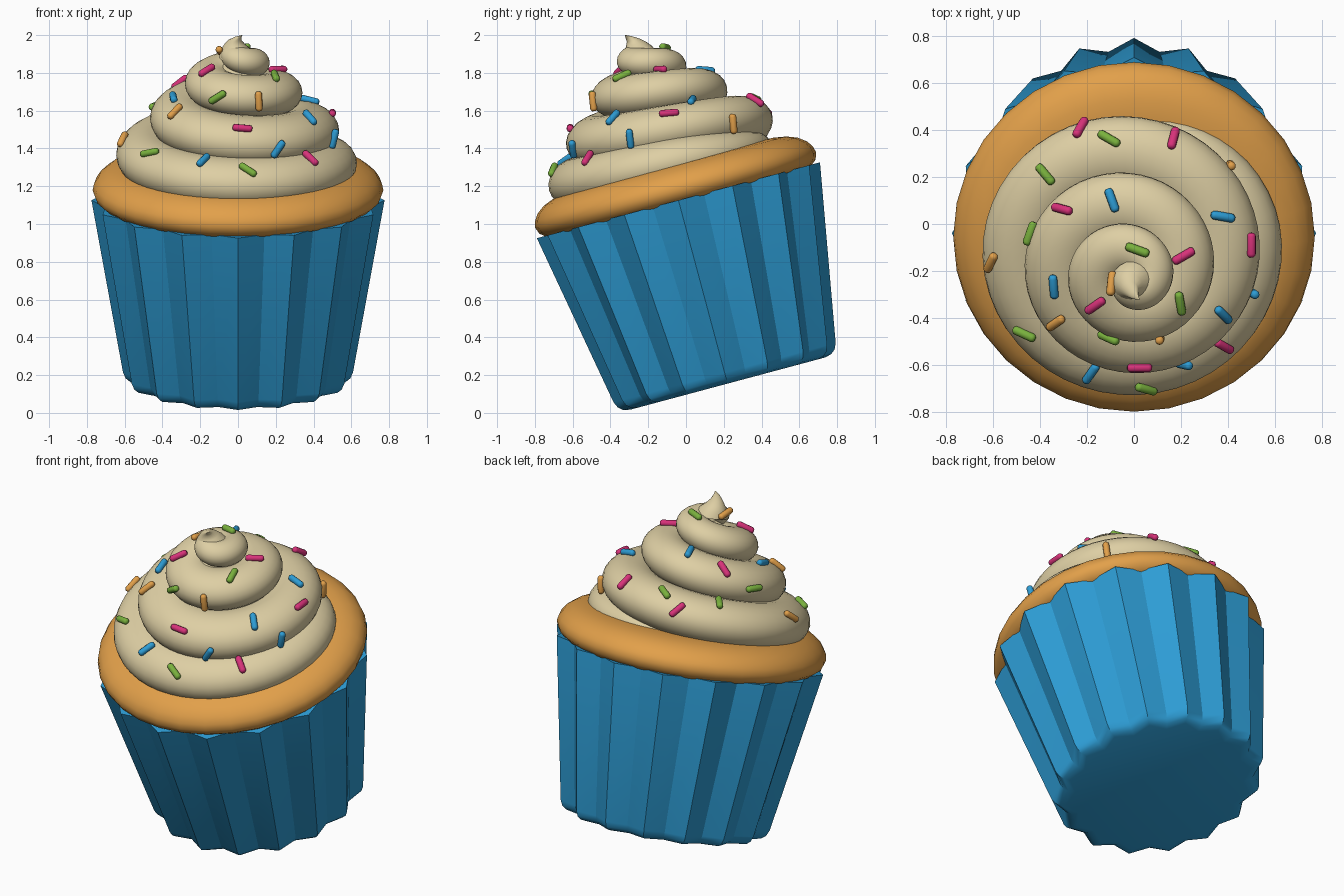
import bpy, bmesh, math
from mathutils import Matrix, Vector
from mathutils.bvhtree import BVHTree

if "Cube" in bpy.data.objects:
    bpy.data.objects.remove(bpy.data.objects["Cube"])

# The whole cake leans towards the front
TILT = Matrix.Translation((0, 0.22, 0.155)) @ Matrix.Rotation(math.radians(15), 4, 'X')


def material(name, rgb):
    m = bpy.data.materials.new(name)
    lin = [((c / 255 + 0.055) / 1.055) ** 2.4 for c in rgb]
    m.diffuse_color = (*lin, 1)
    m.use_nodes = True
    m.node_tree.nodes["Principled BSDF"].inputs["Base Color"].default_value = m.diffuse_color
    return m


BLUE = material("blue", (45, 156, 212))
CAKE = material("golden_orange", (226, 160, 74))
CREAM = material("cream", (222, 207, 164))
PINK = material("pink", (216, 50, 122))
GREEN = material("green", (122, 178, 62))


def finish(name, bm, mat, matrix=TILT, angle=30):
    bmesh.ops.transform(bm, matrix=matrix, verts=bm.verts)
    bmesh.ops.recalc_face_normals(bm, faces=bm.faces)
    me = bpy.data.meshes.new(name)
    bm.to_mesh(me)
    ob = bpy.data.objects.new(name, me)
    bpy.context.collection.objects.link(ob)
    me.materials.append(mat)
    bpy.ops.object.select_all(action='DESELECT')
    ob.select_set(True)
    bpy.context.view_layer.objects.active = ob
    bpy.ops.object.shade_smooth_by_angle(angle=math.radians(angle))
    return ob


def loft(bm, rings):
    """Skin a list of closed rings and cap both ends."""
    vs = [[bm.verts.new(p) for p in ring] for ring in rings]
    k = len(vs[0])
    for a, b in zip(vs, vs[1:]):
        for i in range(k):
            j = (i + 1) % k
            bm.faces.new((a[i], a[j], b[j], b[i]))
    bm.faces.new(vs[0][::-1])
    bm.faces.new(vs[-1])


def circle(r, z, n, x=0, y=0):
    return [(x + r * math.cos(2 * math.pi * i / n),
             y + r * math.sin(2 * math.pi * i / n), z) for i in range(n)]


# Pleated wrapper: 16 pleats, rounded bottom edge
def pleats(inset, z):
    ring = []
    for i in range(32):
        depth = 0 if i % 2 == 0 else 0.05 + 0.01 * z
        r = 0.598 + 0.177 * z - inset - depth
        a = math.pi * i / 16
        ring.append((r * math.cos(a), r * math.sin(a), z))
    return ring


bm = bmesh.new()
loft(bm, [pleats(i, z) for i, z in
          ((0.065, 0), (0.03, 0.008), (0.009, 0.028), (0, 0.06), (0, 1.005))])
finish("wrapper", bm, BLUE, angle=29)

# Cake top bulging over the wrapper
bm = bmesh.new()
profile = [(0.68, 0.985), (0.725, 0.998), (0.757, 1.025), (0.77, 1.06), (0.762, 1.095),
           (0.738, 1.13), (0.695, 1.162), (0.64, 1.183), (0.57, 1.195), (0.4, 1.2)]
loft(bm, [circle(r, z, 32) for r, z in profile])
finish("cake_top", bm, CAKE, angle=40)

# Frosting swirl stations: turn, outer radius, centre height, half thickness
SWIRL = [(-0.35, 0.50, 1.16, 0.04), (-0.15, 0.59, 1.18, 0.10), (0, 0.63, 1.21, 0.13),
         (0.5, 0.645, 1.26, 0.135), (1, 0.535, 1.38, 0.135), (1.5, 0.465, 1.465, 0.13),
         (2, 0.34, 1.59, 0.115), (2.5, 0.28, 1.655, 0.105), (3, 0.165, 1.755, 0.085),
         (3.5, 0.09, 1.81, 0.06), (3.75, 0.05, 1.83, 0.03)]


def slope(i, c):
    a, b = SWIRL[max(i - 1, 0)], SWIRL[min(i + 1, len(SWIRL) - 1)]
    return (b[c] - a[c]) / (b[0] - a[0])


def station(t):
    i = max(k for k in range(len(SWIRL) - 1) if SWIRL[k][0] <= t)
    p, q = SWIRL[i], SWIRL[i + 1]
    w = q[0] - p[0]
    u = (t - p[0]) / w
    return [(2 * u**3 - 3 * u**2 + 1) * p[c] + (u**3 - 2 * u**2 + u) * w * slope(i, c)
            + (3 * u**2 - 2 * u**3) * q[c] + (u**3 - u**2) * w * slope(i + 1, c)
            for c in (1, 2, 3)]


bm = bmesh.new()
rings = []
STEPS = 200
for s in range(STEPS + 1):
    t = -0.35 + 4.1 * s / STEPS
    R, h, a = station(t)
    wide = 1.28 * a
    ang = -2 * math.pi * t
    ring = []
    for k in range(24):
        b = 2 * math.pi * k / 24
        r = R - wide + wide * math.cos(b)
        ring.append((r * math.cos(ang), r * math.sin(ang), h + a * math.sin(b)))
    rings.append(ring)
loft(bm, rings)
# solid core inside the swirl
loft(bm, [circle(r, z, 32) for r, z in ((0.5, 1.18), (0.36, 1.4), (0.2, 1.6), (0.05, 1.78))])
# curled peak
loft(bm, [circle(r, z, 20, x, y) for x, y, z, r in
          ((0.0, -0.01, 1.79, 0.1), (-0.01, -0.005, 1.83, 0.082), (-0.018, -0.003, 1.86, 0.055),
           (-0.016, -0.012, 1.885, 0.035), (0.0, -0.03, 1.907, 0.018), (0.022, -0.045, 1.922, 0.002))])
frosting = finish("frosting_swirl", bm, CREAM, angle=60)
surface = BVHTree.FromBMesh(bm)

# Sprinkles: x, y, z and heading seen from above
SPRINKLES = {
    PINK: [(-.23, .416, 1.61, 60), (.166, .362, 1.65, 75), (-.336, .077, 1.79, -15),
           (.502, -.09, 1.59, 90), (.213, -.14, 1.85, 30), (-.17, -.357, 1.83, 35),
           (.404, -.553, 1.39, -30), (.026, -.647, 1.53, 0)],
    GREEN: [(-.106, .362, 1.66, -30), (-.387, .209, 1.65, -50), (-.464, -.034, 1.63, 70),
            (.013, -.11, 1.95, -20), (.213, -.357, 1.83, -80), (-.477, -.481, 1.395, -25),
            (-.136, -.553, 1.665, -10), (.055, -.732, 1.305, -15)],
    CAKE: [(.434, .268, 1.53, 55), (-.613, -.166, 1.45, 65), (-.085, -.255, 1.915, 85),
           (-.366, -.464, 1.655, 35), (.123, -.54, 1.645, -65)],
    BLUE: [(-.098, .102, 1.84, -70), (.387, .03, 1.69, -10), (-.366, -.298, 1.745, -85),
           (.545, -.31, 1.44, -15), (.409, -.413, 1.61, -45), (-.187, -.664, 1.38, 55),
           (.23, -.638, 1.39, 70)],
}
for mat, spots in SPRINKLES.items():
    for i, (x, y, z, deg) in enumerate(spots):
        p, n, _, _ = surface.find_nearest(Vector((x, y, z)))
        d = Vector((math.cos(math.radians(deg)), math.sin(math.radians(deg)), 0))
        d.z = -d.dot(n) / max(n.z, 0.35)
        d = (d - n * d.dot(n)).normalized()
        side = n.cross(d)
        m = Matrix((side, n, d)).transposed().to_4x4()
        m.translation = p + n * 0.008
        sb = bmesh.new()
        loft(sb, [circle(r, h, 10) for r, h in
                  ((0.01, -0.052), (0.017, -0.045), (0.019, -0.037),
                   (0.019, 0.037), (0.017, 0.045), (0.01, 0.052))])
        finish(f"sprinkle_{mat.name}_{i + 1}", sb, mat, m, 60)
